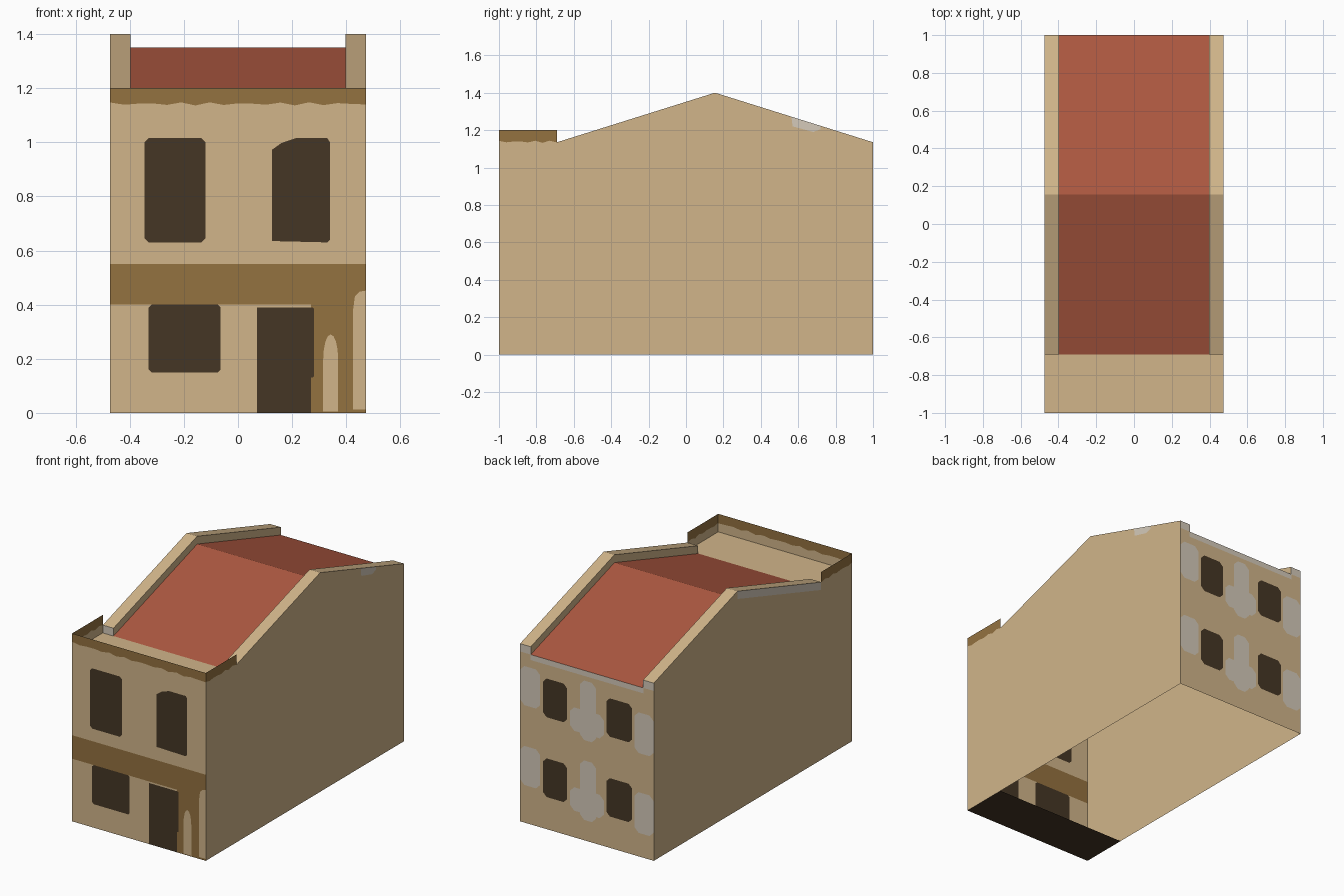
import bpy, bmesh, math
from mathutils import Vector, Matrix

if "Cube" in bpy.data.objects:
    bpy.data.objects.remove(bpy.data.objects["Cube"])

W, INNER = 0.4725, 0.397           # half width, inner edge of the side copings
EAVE, RIDGE, TOP = 1.135, 1.4, 1.2
RY, STEP, DROP = 0.155, -0.69, 0.05  # ridge y, terrace edge y, roof recess


def material(name, rgb):
    m = bpy.data.materials.new(name)
    m.diffuse_color = (*rgb, 1)
    m.use_nodes = True
    m.node_tree.nodes["Principled BSDF"].inputs["Base Color"].default_value = m.diffuse_color
    return m


MATS = [material("sandstone", (.638, .462, .254)),
        material("brown_trim", (.296, .168, .051)),
        material("dark_opening", (.060, .037, .0185)),
        material("red_roof", (.413, .098, .051)),
        material("grey_plaster", (.66, .59, .49))]
SAND, BROWN, DARK, RED, GREY = range(5)


def finish(name, bm):
    me = bpy.data.meshes.new(name)
    bm.to_mesh(me)
    bm.free()
    for m in MATS:
        me.materials.append(m)
    ob = bpy.data.objects.new(name, me)
    bpy.context.collection.objects.link(ob)
    return ob


def blob(x0, x1, z0, z1, c=0.015):
    """Rectangle with chamfered corners, counter-clockwise."""
    return [(x0 + c, z0), (x1 - c, z0), (x1, z0 + c), (x1, z1 - c),
            (x1 - c, z1), (x0 + c, z1), (x0, z1 - c), (x0, z0 + c)]


def rect(x0, x1, z0, z1):
    return [(x0, z0), (x1, z0), (x1, z1), (x0, z1)]


def arch(x0, x1, z0, z1, r):
    """Strip with a rounded top."""
    m, h = (x0 + x1) / 2, (x1 - x0) / 2
    return [(x0, z0), (x1, z0)] + [(m + h * math.cos(a), z1 - r + r * math.sin(a))
                                   for a in (math.pi * i / 8 for i in range(9))]


def wavy_band(u0, u1, z0, z1, n):
    """Band with an uneven lower edge, as a row of convex pieces."""
    us = [u0 + (u1 - u0) * i / n for i in range(n + 1)]
    zs = [z0 + 0.006 * math.sin(9 * i + 1) for i in range(n + 1)]
    return [([(us[i], zs[i]), (us[i + 1], zs[i + 1]), (us[i + 1], z1), (us[i], z1)], BROWN)
            for i in range(n)]


def wall(name, outline, paints, place, flip=False):
    """Flat wall sheet with convex coloured shapes cut into it."""
    bm = bmesh.new()
    bm.faces.new([bm.verts.new((u, v, 0)) for u, v in outline])
    for pts, mat in paints:
        planes, inside = [], list(bm.faces)
        for a, b in zip(pts, pts[1:] + pts[:1]):
            if math.dist(a, b) < 1e-4:
                continue
            co = Vector((*a, 0))
            no = Vector((b[1] - a[1], a[0] - b[0], 0)).normalized()
            planes.append((co, no))
            geom = set(inside)
            for f in inside:
                geom.update(f.edges)
                geom.update(f.verts)
            bmesh.ops.bisect_plane(bm, geom=list(geom), dist=1e-5,
                                   plane_co=co, plane_no=no)
            inside = [f for f in bm.faces
                      if all((f.calc_center_median() - c).dot(n) < 0 for c, n in planes)]
        for f in inside:
            f.material_index = mat
    if flip:
        bmesh.ops.reverse_faces(bm, faces=bm.faces[:])
    for v in bm.verts:
        v.co = place(v.co.x, v.co.y)
    return finish(name, bm)


# Front wall: brown bands, openings and worn plaster
front = [(rect(-W, W, .40, .55), BROWN),
         (rect(.27, W, 0, .41), BROWN),
         (arch(.315, .37, .005, .29, .09), SAND),
         ([(.425, .012), (W, .012), (W, .452), (.45, .448), (.432, .43), (.425, .38)], SAND),
         (blob(-.345, -.12, .63, 1.015), DARK),
         ([(.125, .635), (.33, .63), (.34, .64), (.34, 1.0), (.33, 1.015),
           (.185, 1.015), (.16, .997), (.125, .985)], DARK),
         (blob(-.33, -.065, .15, .40, .01), DARK),
         (rect(.07, .27, 0, .39), DARK),
         (blob(.26, .28, .13, .39, .005), DARK)]
wall("front_wall", rect(-W, W, 0, TOP), front + wavy_band(-W, W, 1.142, TOP, 18),
     lambda u, v: (u, -1, v))

# Back wall: two storeys of patched plaster and windows
back = [(rect(-.40, .40, 1.05, EAVE - DROP), GREY)]
for z in (0, .51):
    back += [(blob(-.065, .05, .13 + z, .51 + z, .03), GREY),
             (blob(-.12, .12, .17 + z, .32 + z, .03), GREY),
             (blob(.33, W, .24 + z, .49 + z, .03), GREY),
             (blob(-W, -.335, .15 + z, .41 + z, .03), GREY),
             (blob(.14, .31, .205 + z, .452 + z, .025), DARK),
             (blob(-.32, -.137, .2 + z, .445 + z, .025), DARK)]
wall("back_wall", rect(-W, W, 0, EAVE - DROP), back, lambda u, v: (u, 1, v), True)

# Side walls with gabled tops and a raised front parapet
gable = [(-1, 0), (1, 0), (1, EAVE), (RY, RIDGE), (STEP, EAVE), (STEP, TOP), (-1, TOP)]
trim = wavy_band(-1, STEP, 1.138, TOP, 8)
patch = [([(.57, 1.22), (.68, 1.19), (.72, 1.205), (.72, 1.3), (.56, 1.3)], GREY)]
strip = [([(STEP, EAVE - DROP), (RY, RIDGE - DROP), (RY, RIDGE), (STEP, EAVE)], GREY)]
wall("right_wall", gable, trim + patch, lambda u, v: (W, u, v))
wall("left_wall", gable, trim + strip, lambda u, v: (-W, u, v), True)

# Side copings: top, inner face and plaster end caps
for side, name in ((1, "right_coping"), (-1, "left_coping")):
    bm = bmesh.new()
    rings = [[bm.verts.new((side * x, y, z - d)) for x, d in
              ((W, 0), (INNER, 0), (INNER, DROP), (W, DROP))]
             for y, z in ((STEP, EAVE), (RY, RIDGE), (1, EAVE))]
    for a, b in zip(rings, rings[1:]):
        for i in (0, 1):
            q = [a[i], b[i], b[i + 1], a[i + 1]]
            bm.faces.new(q if side > 0 else q[::-1])
    for ring, order in ((rings[0], side), (rings[-1], -side)):
        bm.faces.new(ring[::order]).material_index = GREY
    finish(name, bm)


# Roof slopes, terrace and front floor strip
def strip_sheet(name, half, path, mat):
    bm = bmesh.new()
    rows = [[bm.verts.new((s * half, y, z)) for s in (-1, 1)] for y, z in path]
    for a, b in zip(rows, rows[1:]):
        bm.faces.new([a[0], a[1], b[1], b[0]]).material_index = mat
    finish(name, bm)


strip_sheet("roof", INNER, [(STEP, EAVE - DROP), (RY, RIDGE - DROP), (1, EAVE - DROP)], RED)
strip_sheet("terrace", W, [(-1, EAVE - DROP), (STEP, EAVE - DROP)], SAND)
strip_sheet("front_floor", W, [(STEP, 0), (-1, 0)], DARK)
